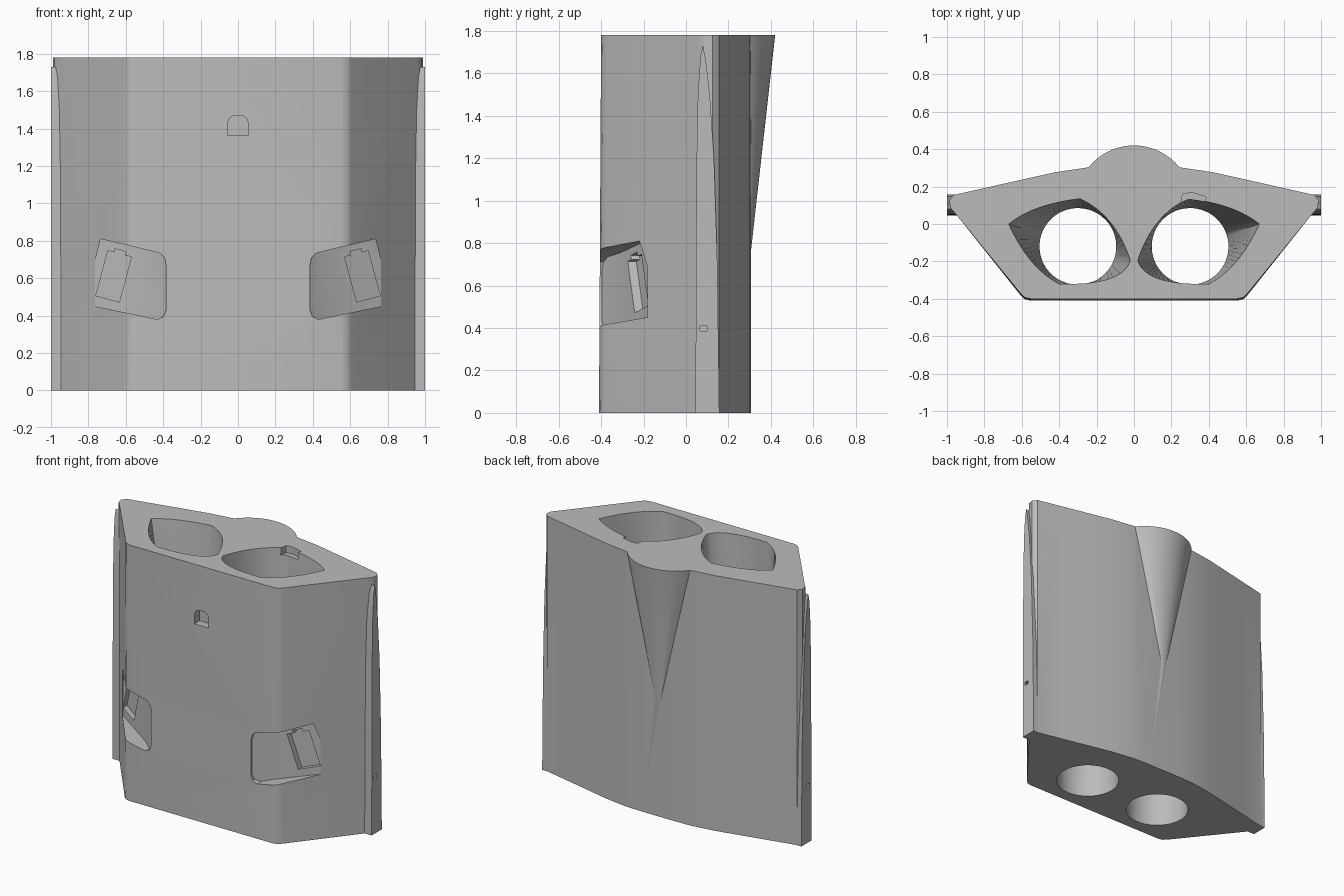
import bpy, bmesh, math
from mathutils import Matrix

if "Cube" in bpy.data.objects:
    bpy.data.objects.remove(bpy.data.objects["Cube"])

grey = bpy.data.materials.new("plain grey")
grey.use_nodes = True
COLOUR = (0.5, 0.5, 0.5, 1)
grey.diffuse_color = COLOUR
grey.node_tree.nodes["Principled BSDF"].inputs["Base Color"].default_value = COLOUR
TOP = 1.78


def loft(name, rings):
    """Closed solid through rings that share a point count."""
    bm = bmesh.new()
    loops = [[bm.verts.new(p) for p in ring] for ring in rings]
    n = len(loops[0])
    for a, b in zip(loops, loops[1:]):
        for i in range(n):
            j = (i + 1) % n
            bm.faces.new((a[i], a[j], b[j], b[i]))
    bm.faces.new(loops[0][::-1])
    bm.faces.new(loops[-1])
    bmesh.ops.recalc_face_normals(bm, faces=bm.faces)
    mesh = bpy.data.meshes.new(name)
    bm.to_mesh(mesh)
    bm.free()
    mesh.materials.append(grey)
    obj = bpy.data.objects.new(name, mesh)
    bpy.context.collection.objects.link(obj)
    return obj


def prism_z(name, pts, z0, z1):
    return loft(name, [[(x, y, z) for x, y in pts] for z in (z0, z1)])


def combine(target, tool, operation):
    bpy.context.view_layer.objects.active = target
    mod = target.modifiers.new(operation, 'BOOLEAN')
    mod.operation, mod.object, mod.solver = operation, tool, 'EXACT'
    bpy.ops.object.modifier_apply(modifier=mod.name)
    bpy.data.objects.remove(tool)


# main body: mirrored half outline, leaning back very slightly at the front
half = [(0.55, -0.405), (0.585, -0.397), (0.61, -0.372), (0.95, 0.05),
        (0.98, 0.085), (0.988, 0.125), (0.965, 0.155), (0.8, 0.192),
        (0.6, 0.237), (0.42, 0.277), (0.25, 0.302), (0.12, 0.306)]
outline = half + [(-x, y) for x, y in reversed(half)]
body = loft("body", [[(x, y + (lean if y < -0.3 else 0), z) for x, y in outline]
                     for z, lean in ((0, -0.005), (TOP, 0.005))])

# tapering ridge on the back
RADIUS, MIDDLE = 0.31, 0.11
arc = [math.radians(-52 + 104 * i / 24) for i in range(25)]
section = [(RADIUS * math.sin(a), MIDDLE + RADIUS * math.cos(a)) for a in arc]
section += [(0.2, 0.22), (-0.2, 0.22)]
ridge = loft("back_ridge", [
    [(x * s, 0.3 + (y - 0.3) * s, z) for x, y in section]
    for s, z in ((0.01, 0.72), (1, TOP))])
combine(body, ridge, 'UNION')

# side rails narrowing to a point at the top
rail = [(0.045, 0), (0.047, 0.7), (0.05, 1.2), (0.056, 1.5), (0.068, 1.68),
        (0.08, 1.73), (0.094, 1.66), (0.112, 1.5), (0.132, 1.2),
        (0.148, 0.7), (0.157, 0)]
for side in (1, -1):
    strip = loft("side_rail", [[(side * x, y, z) for y, z in rail] for x in (0.9, 1)])
    combine(body, strip, 'UNION')

# funnels that turn from a four-cornered mouth into a round bore
CX, CY, BORE = 0.3, -0.12, 0.205
corners = [(0.67, 0.0), (0.29, 0.135), (0.02, -0.195), (0.4, -0.32)]
bulges = [(0.54, 0.105), (0.1, 0.05), (0.06, -0.33), (0.56, -0.24)]
mouth = []
for k in range(4):
    a, c, b = corners[k], bulges[k], corners[(k + 1) % 4]
    for i in range(16):
        t = i / 16
        mouth.append(tuple((1 - t) ** 2 * a[d] + 2 * t * (1 - t) * c[d] + t * t * b[d]
                           for d in (0, 1)))
circle = []
for x, y in mouth:
    a = math.atan2(y - CY, x - CX)
    circle.append((CX + BORE * math.cos(a), CY + BORE * math.sin(a)))
for side in (1, -1):
    levels = ((circle, -0.1), (circle, 0.9), (mouth, TOP), (mouth, TOP + 0.1))
    funnel = loft("funnel_cutter", [[(side * x, y, z) for x, y in pts]
                                    for pts, z in levels])
    combine(body, funnel, 'DIFFERENCE')

# corner pockets with a tilted recess in the floor
face = [(0.43, 0.38), (0.765, 0.45), (0.765, 0.69), (0.735, 0.81),
        (0.42, 0.735), (0.393, 0.71), (0.385, 0.67), (0.385, 0.43), (0.398, 0.395)]
for side in (1, -1):
    # the window shape is kept only in front of the slanting pocket floor
    pocket = loft("pocket_cutter", [[(side * x, y, z) for x, z in face]
                                    for y in (-0.6, -0.1)])
    plan = [(0.3, -0.6), (0.9, -0.6), (0.9, -0.11), (0.765, -0.175),
            (0.5, -0.31), (0.385, -0.395), (0.3, -0.44)]
    limit = prism_z("pocket_limit", [(side * x, y) for x, y in plan], 0.2, 1)
    combine(pocket, limit, 'INTERSECT')
    combine(body, pocket, 'DIFFERENCE')
    tilt = Matrix.Rotation(math.radians(15), 2)
    recess = []
    for u, v in ((-0.065, -0.125), (0.065, -0.125), (0.065, 0.125),
                 (0.03, 0.125), (0.03, 0.145), (-0.03, 0.145),
                 (-0.03, 0.125), (-0.065, 0.125)):
        x = 0.665 + u * tilt[0][0] + v * tilt[0][1]
        z = 0.61 + u * tilt[1][0] + v * tilt[1][1]
        recess.append((x, z))
    slot = loft("recess_cutter", [
        [(side * x, -0.31 + (x - 0.5) * 0.51 + d, z) for x, z in recess]
        for d in (-0.02, 0.04)])
    combine(body, slot, 'DIFFERENCE')

    # pin hole in each rail
    pin = prism_z("pin_cutter", [(side * x, y) for x, y in
                  ((0.96, 0.065), (1.1, 0.065), (1.1, 0.098), (0.96, 0.098))], 0.385, 0.41)
    combine(body, pin, 'DIFFERENCE')

# small arched notch in the front
arch = [(-0.055, 1.365), (0.055, 1.365)]
arch += [(0.055 * math.copysign(abs(math.cos(a)) ** 0.7, math.cos(a)),
          1.41 + 0.06 * math.sin(a) ** 0.7)
         for a in (math.pi * i / 12 for i in range(1, 12))]
notch = loft("notch_cutter", [[(x, y, z) for x, z in arch] for y in (-0.5, -0.345)])
combine(body, notch, 'DIFFERENCE')

# shallow slot on one funnel rim
rim = prism_z("rim_cutter", [(0.25, 0.11), (0.38, 0.11), (0.385, 0.145), (0.31, 0.168),
                             (0.26, 0.16)], TOP - 0.05, TOP + 0.1)
combine(body, rim, 'DIFFERENCE')

bpy.ops.object.select_all(action='DESELECT')
body.select_set(True)
bpy.context.view_layer.objects.active = body
bpy.ops.object.shade_smooth_by_angle(angle=math.radians(35))
